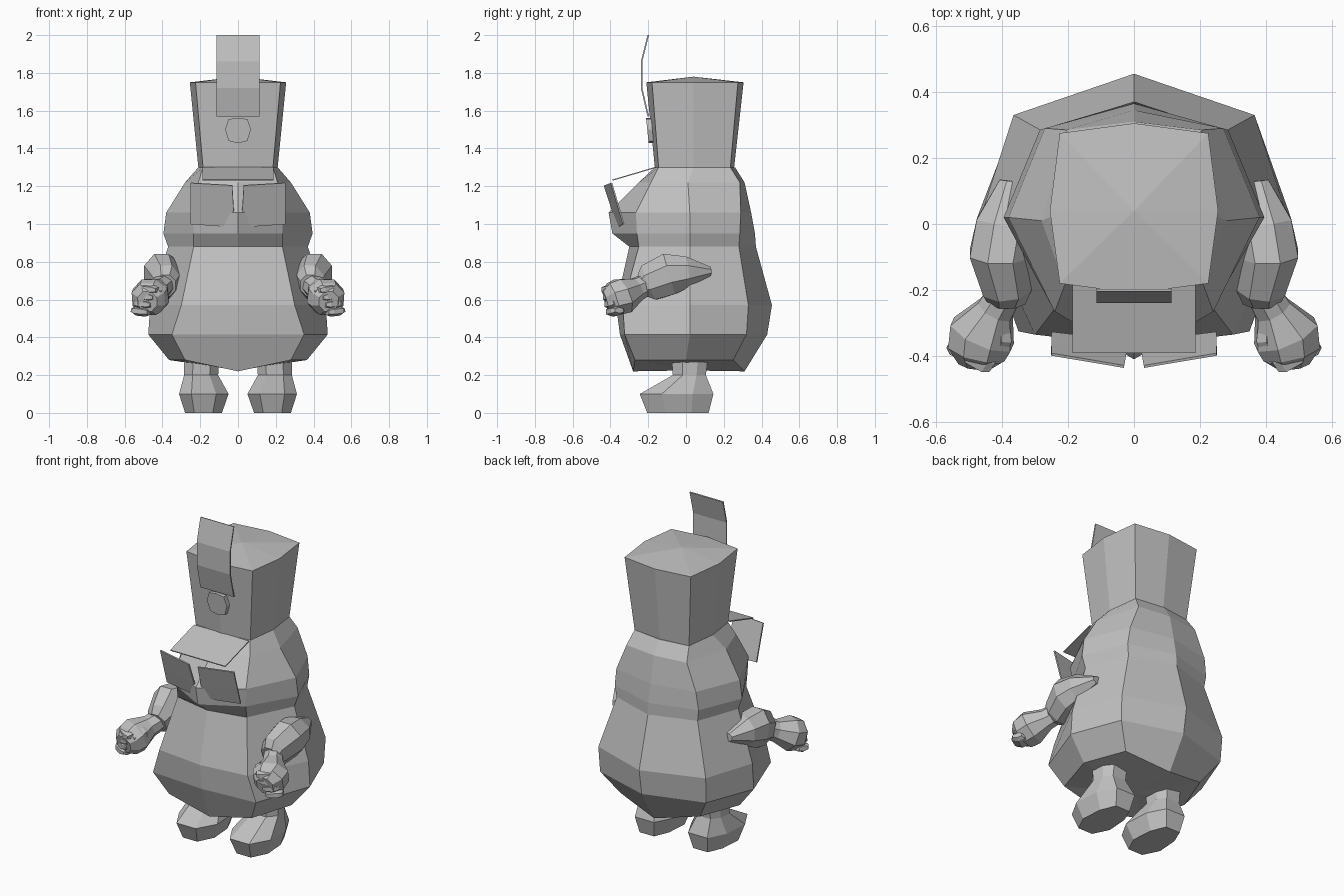
import bpy, bmesh, math
from mathutils import Vector

if "Cube" in bpy.data.objects:
    bpy.data.objects.remove(bpy.data.objects["Cube"])

grey = bpy.data.materials.new("plain_grey")
grey.diffuse_color = (0.53, 0.53, 0.53, 1)
grey.use_nodes = True
grey.node_tree.nodes["Principled BSDF"].inputs["Base Color"].default_value = grey.diffuse_color


def finish(name, bm, mirror=False):
    """Turn a bmesh into a flat-shaded object, optionally mirrored across x."""
    bmesh.ops.recalc_face_normals(bm, faces=bm.faces)
    me = bpy.data.meshes.new(name)
    bm.to_mesh(me)
    bm.free()
    me.materials.append(grey)
    ob = bpy.data.objects.new(name, me)
    bpy.context.collection.objects.link(ob)
    if mirror:
        ob.modifiers.new("mirror", 'MIRROR').use_clip = False
    return ob


def loft(name, rings, cap_start=None, cap_end=None, mirror=False):
    """Skin rings of points; each end closes flat or to a given point."""
    bm = bmesh.new()
    rows = [[bm.verts.new(p) for p in r] for r in rings]
    n = len(rows[0])
    for a, b in zip(rows, rows[1:]):
        for i in range(n):
            j = (i + 1) % n
            bm.faces.new((a[i], a[j], b[j], b[i]))
    for row, tip in ((rows[0], cap_start), (rows[-1], cap_end)):
        if tip is None:
            bm.faces.new(row)
        else:
            t = bm.verts.new(tip)
            for i in range(n):
                bm.faces.new((row[i], row[(i + 1) % n], t))
    return finish(name, bm, mirror)


def eight(z, front, fc, side, bc, back, zmid=None):
    """Eight-point symmetric ring: front, front corner, side, back corner, back."""
    zm = z if zmid is None else zmid
    return [(0, front, zm), (fc[0], fc[1], z), (side[0], side[1], z), (bc[0], bc[1], z),
            (0, back, zm), (-bc[0], bc[1], z), (-side[0], side[1], z), (-fc[0], fc[1], z)]


def tube(name, sections, sides=8, mirror=True, up=Vector((0, 0, 1))):
    """Oval tube along a path of (centre, half width, half height)."""
    pts = [Vector(s[0]) for s in sections]
    rings = []
    for k, (c, w, h) in enumerate(sections):
        d = (pts[min(k + 1, len(pts) - 1)] - pts[max(k - 1, 0)]).normalized()
        s = d.cross(up).normalized()
        u = s.cross(d)
        rings.append([pts[k] + s * w * math.cos(a) + u * h * math.sin(a)
                      for a in (2 * math.pi * (i + 0.5) / sides for i in range(sides))])
    return loft(name, rings, mirror=mirror)


def sheet(name, rows, thickness=0.008, mirror=False):
    """Thin plate from rows of points."""
    bm = bmesh.new()
    v = [[bm.verts.new(p) for p in r] for r in rows]
    for a, b in zip(v, v[1:]):
        for i in range(len(a) - 1):
            bm.faces.new((a[i], a[i + 1], b[i + 1], b[i]))
    ob = finish(name, bm, mirror)
    m = ob.modifiers.new("thickness", 'SOLIDIFY')
    m.thickness, m.offset = thickness, 0
    return ob


# Pear-shaped body with a chest overhanging the belly
loft("body", [
    eight(0.28, -0.28, (0.28, -0.27), (0.365, 0.0), (0.27, 0.25), 0.31, 0.22),
    eight(0.415, -0.35, (0.35, -0.325), (0.475, 0.02), (0.36, 0.32), 0.43),
    eight(0.57, -0.37, (0.30, -0.335), (0.465, 0.02), (0.365, 0.33), 0.455),
    eight(0.88, -0.30, (0.235, -0.25), (0.37, 0.02), (0.275, 0.28), 0.37),
    eight(0.95, -0.39, (0.235, -0.26), (0.395, 0.02), (0.285, 0.285), 0.365),
    eight(1.06, -0.41, (0.24, -0.265), (0.38, 0.02), (0.27, 0.29), 0.345),
    eight(1.22, -0.25, (0.21, -0.185), (0.28, 0.01), (0.205, 0.285), 0.31),
    eight(1.30, -0.165, (0.185, -0.145), (0.21, 0.04), (0.185, 0.235), 0.26),
], cap_start=(0, 0.01, 0.225))

# Tapered head with a low peaked crown
loft("head", [
    eight(1.30, -0.165, (0.185, -0.145), (0.21, 0.04), (0.185, 0.235), 0.255),
    eight(1.75, -0.21, (0.225, -0.18), (0.255, 0.04), (0.225, 0.275), 0.305),
], cap_end=(0, 0.04, 1.78))

# Upright crest plate on the forehead
crest = [(-0.20, 2.0), (-0.235, 1.86), (-0.235, 1.72), (-0.20, 1.57)]
sheet("crest", [[(-0.113, y, z), (0.113, y, z)] for y, z in crest])

# Rounded badge on the face
badge = [(-0.05, 1.555), (0, 1.562), (0.05, 1.555), (0.068, 1.5),
         (0.05, 1.44), (0, 1.428), (-0.05, 1.44), (-0.068, 1.5)]
loft("face_badge", [[(x, y - (z - 1.5) * 0.1, z) for x, z in badge]
                    for y in (-0.178, -0.205)])

# Sloping bib and the two chest plates
sheet("bib", [[(-0.187, -0.16, 1.30), (0.187, -0.16, 1.30)],
              [(-0.187, -0.39, 1.232), (0.187, -0.39, 1.232)]], 0.006)
sheet("chest_plate", [
    [(0.03, -0.432, 1.205), (0.25, -0.395, 1.218)],
    [(0.022, -0.385, 1.06), (0.25, -0.36, 1.10)],
    [(0.045, -0.355, 0.985), (0.25, -0.33, 1.0)]], 0.008, mirror=True)

# Sleeves
tube("sleeve", [((0.37, 0.13, 0.75), 0.04, 0.025),
                ((0.385, 0.0, 0.745), 0.10, 0.09),
                ((0.405, -0.09, 0.735), 0.10, 0.12),
                ((0.385, -0.195, 0.69), 0.08, 0.105),
                ((0.385, -0.235, 0.675), 0.06, 0.065)])

# Palms
tube("hand", [((0.39, -0.21, 0.68), 0.055, 0.06),
              ((0.42, -0.26, 0.655), 0.06, 0.065),
              ((0.46, -0.335, 0.62), 0.107, 0.10),
              ((0.475, -0.385, 0.602), 0.095, 0.095),
              ((0.48, -0.425, 0.59), 0.055, 0.06)])

# Curled fingers stacked down the outer front of each hand
for i in range(4):
    c = Vector((0.468 + 0.015 * i, -0.40 + 0.008 * i, 0.655 - 0.039 * i))
    d = Vector((0.8, 0.45, 0.1)).normalized()
    tube("finger_%d" % (i + 1), [(c - d * 0.05, 0.03, 0.016), (c - d * 0.028, 0.045, 0.026),
                                 (c + d * 0.028, 0.045, 0.026), (c + d * 0.048, 0.03, 0.016)], 6)
# Thumb on the inner side
tube("thumb", [((0.405, -0.28, 0.655), 0.03, 0.03), ((0.40, -0.35, 0.645), 0.035, 0.045),
               ((0.425, -0.415, 0.63), 0.022, 0.03)], 6)


# Feet with a sloping instep and a short ankle
def foot_ring(x0, x1, y0, y1, z):
    cx, hx, t = (x0 + x1) / 2, (x1 - x0) / 2, (y1 - y0)
    return [(cx - hx * 0.5, y0, z), (cx + hx * 0.5, y0, z), (x1, y0 + t * 0.3, z),
            (x1 - 0.01, y0 + t * 0.72, z), (cx + hx * 0.5, y1, z), (cx - hx * 0.5, y1, z),
            (x0 + 0.01, y0 + t * 0.72, z), (x0, y0 + t * 0.3, z)]


loft("foot", [foot_ring(0.085, 0.28, -0.205, 0.12, 0.0),
              foot_ring(0.05, 0.312, -0.245, 0.145, 0.10),
              foot_ring(0.105, 0.285, -0.07, 0.105, 0.20),
              foot_ring(0.10, 0.285, -0.075, 0.115, 0.28)], mirror=True)
